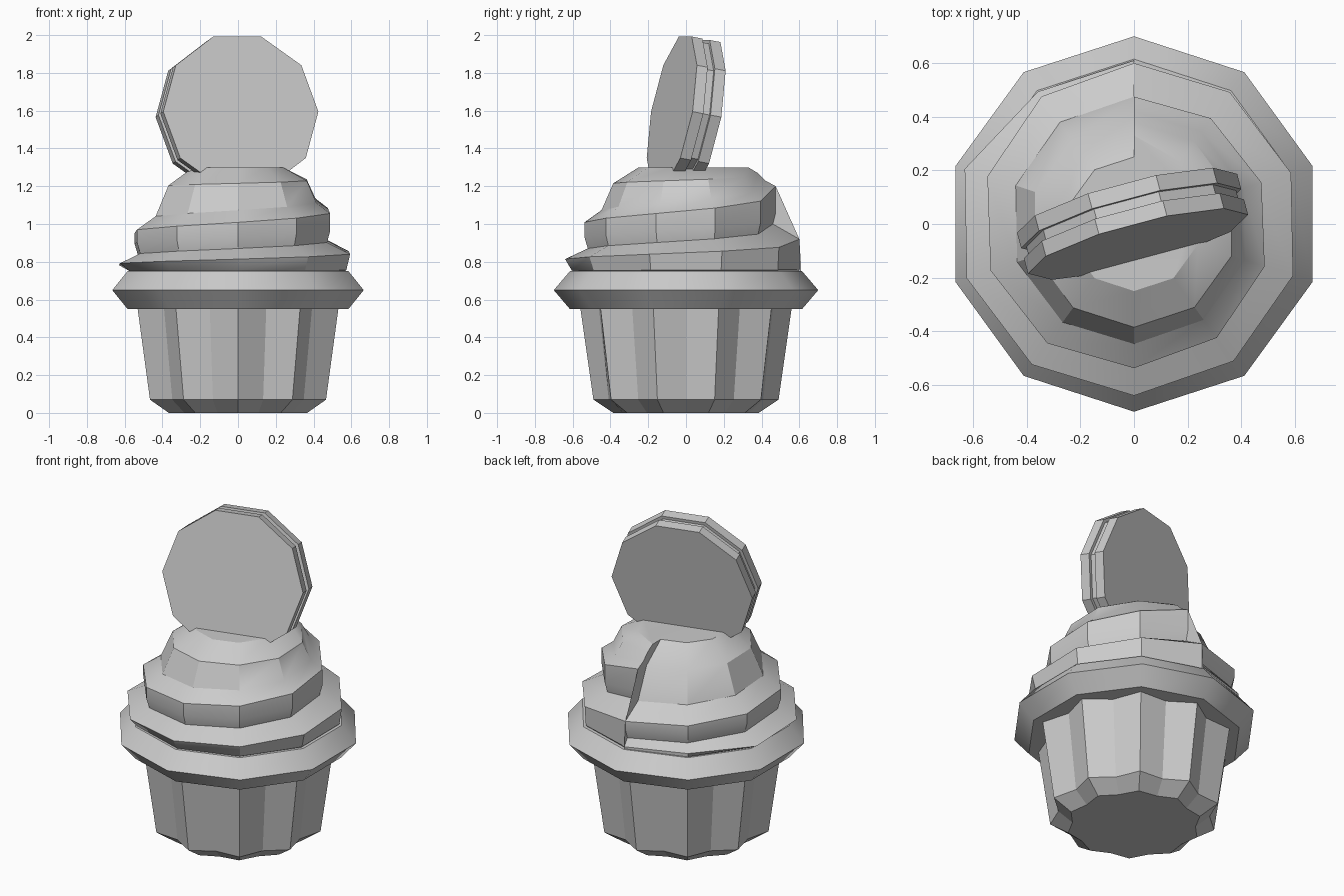
import bpy
from math import sin, cos, pi, radians
from mathutils import Matrix, Vector

if "Cube" in bpy.data.objects:
    bpy.data.objects.remove(bpy.data.objects["Cube"])


def skin(name, rings, smooth=False, matrix=None):
    """Skin a stack of closed rings and cap both ends."""
    n = len(rings[0])
    verts = [p for ring in rings for p in ring]
    faces = []
    for i in range(len(rings) - 1):
        for j in range(n):
            k = (j + 1) % n
            faces.append((i * n + j, i * n + k, (i + 1) * n + k, (i + 1) * n + j))
    faces.append(tuple(reversed(range(n))))
    faces.append(tuple(range((len(rings) - 1) * n, len(rings) * n)))
    mesh = bpy.data.meshes.new(name)
    mesh.from_pydata(verts, [], faces)
    if matrix:
        mesh.transform(matrix)
    mesh.update()
    obj = bpy.data.objects.new(name, mesh)
    bpy.context.collection.objects.link(obj)
    if smooth:
        bpy.ops.object.select_all(action='DESELECT')
        bpy.context.view_layer.objects.active = obj
        obj.select_set(True)
        bpy.ops.object.shade_smooth_by_angle(angle=radians(30))
    return obj


def ring(radii, z, count, phase=pi / 2):
    """Ring whose radius cycles through radii."""
    return [Vector((radii[i % len(radii)] * cos(phase + 2 * pi * i / count),
                    radii[i % len(radii)] * sin(phase + 2 * pi * i / count), z))
            for i in range(count)]


# Pleated paper cup: ten ridges, ten valleys
skin("paper_cup", [ring((0.385, 0.35), 0, 20),
                   ring((0.49, 0.43), 0.07, 20),
                   ring((0.56, 0.485), 0.56, 20)])

# Cake rim bulging over the cup
skin("cake_rim", [ring((0.615,), 0.55, 10),
                  ring((0.70,), 0.65, 10),
                  ring((0.615,), 0.75, 10)], smooth=True)

# Frosting swirl: each level goes from (radius, z) at the start of the turn
# to (radius, z) one full clockwise turn later, leaving a step at the back
levels = [((0.59, 0.745), (0.59, 0.745)),
          ((0.60, 0.76), (0.61, 0.752)),
          ((0.60, 0.92), (0.68, 0.765)),
          ((0.46, 1.00), (0.58, 0.81)),
          ((0.475, 1.06), (0.60, 0.87)),
          ((0.475, 1.20), (0.60, 0.92)),
          ((0.42, 1.23), (0.475, 1.00)),
          ((0.38, 1.27), (0.39, 1.19)),
          ((0.33, 1.30), (0.25, 1.30))]
swirl = []
for (r0, z0), (r1, z1) in levels:
    row = []
    for k in range(11):
        t = k / 10
        s = t ** 0.55
        r = r0 + (r1 - r0) * (t if r1 > r0 else min(1, 5 * t))
        if k >= 9:
            r = min(r, 0.61)
        a = pi / 2 + 2 * pi * t
        row.append(Vector((-r * cos(a), r * sin(a), z0 + (z1 - z0) * s)))
    swirl.append(row[::-1])
skin("frosting_swirl", swirl, smooth=True)

# Sandwich biscuit leaning back in the frosting
lean = (Matrix.Translation((0.015, -0.075, 1.595))
        @ Matrix.Rotation(radians(15), 4, 'Z')
        @ Matrix.Rotation(radians(-100.5), 4, 'X'))
for name, radius, near, far in (("front_wafer", 0.425, 0, 0.06),
                                ("cream_filling", 0.405, 0.06, 0.10),
                                ("back_wafer", 0.425, 0.10, 0.16)):
    skin(name, [ring((radius,), near, 10, 0), ring((radius,), far, 10, 0)],
         matrix=lean)
